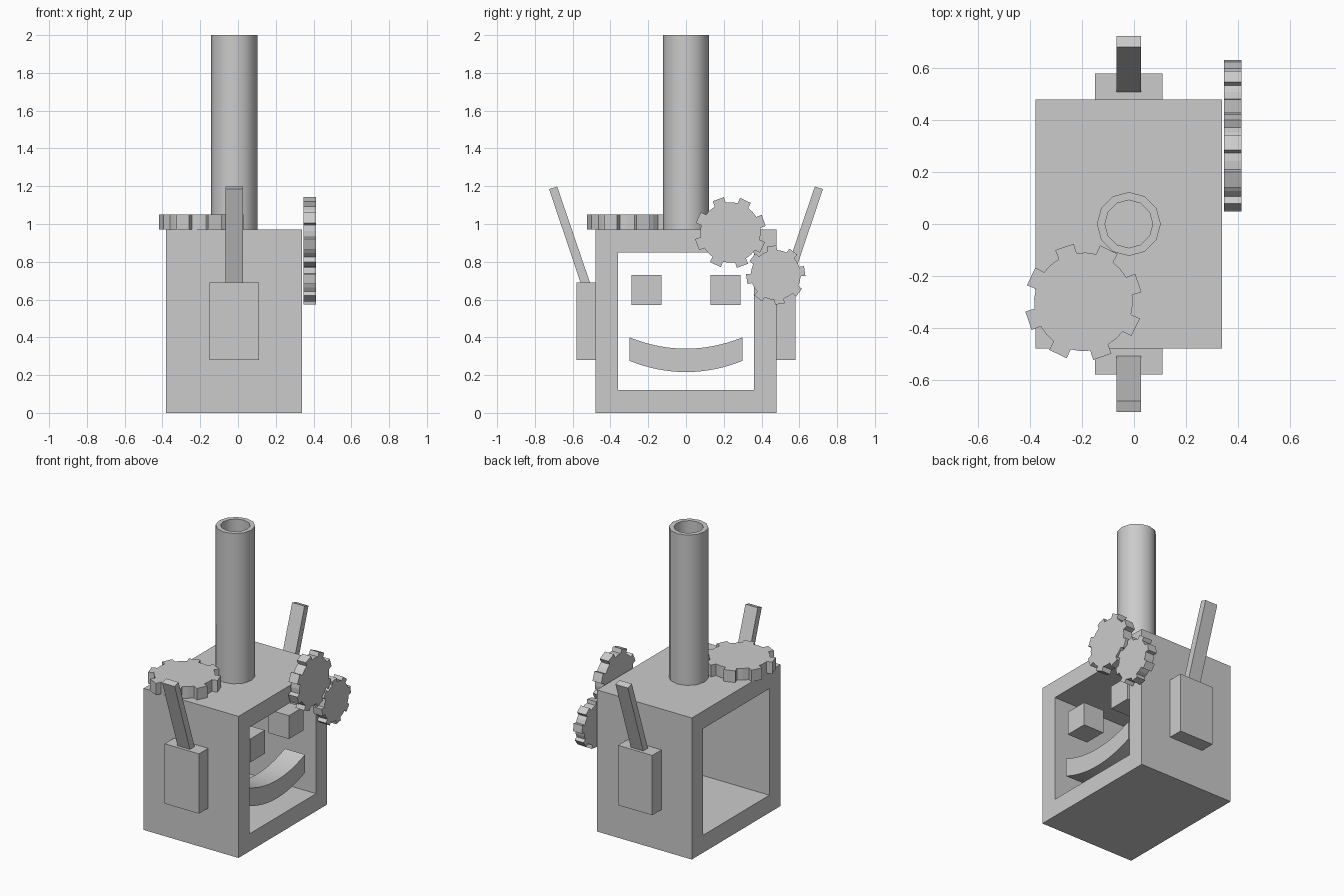
import bpy, bmesh
from math import sin, cos, radians, pi

if "Cube" in bpy.data.objects:
    bpy.data.objects.remove(bpy.data.objects["Cube"])

CX = -0.02  # centre line of the head in x


def prism(name, outer, lo, hi, axis='x', inner=None, smooth=None):
    """Extrude a 2D outline along x (points are y,z) or z (points are x,y);
    with an inner outline of equal length it becomes an open tube."""
    bm = bmesh.new()

    def ring(pts, h):
        return [bm.verts.new((h, a, b) if axis == 'x' else (a, b, h)) for a, b in pts]

    def bridge(r, s):
        n = len(r)
        for i in range(n):
            j = (i + 1) % n
            bm.faces.new((r[i], r[j], s[j], s[i]))

    o0, o1 = ring(outer, lo), ring(outer, hi)
    bridge(o0, o1)
    if inner:
        i0, i1 = ring(inner, lo), ring(inner, hi)
        bridge(o1, i1)
        bridge(i1, i0)
        bridge(i0, o0)
    else:
        bm.faces.new(o0[::-1])
        bm.faces.new(o1)
    bmesh.ops.recalc_face_normals(bm, faces=bm.faces)
    me = bpy.data.meshes.new(name)
    bm.to_mesh(me)
    bm.free()
    ob = bpy.data.objects.new(name, me)
    bpy.context.collection.objects.link(ob)
    if smooth:
        bpy.ops.object.select_all(action='DESELECT')
        ob.select_set(True)
        bpy.context.view_layer.objects.active = ob
        bpy.ops.object.shade_smooth_by_angle(angle=radians(smooth))
    return ob


def rect(a0, a1, b0, b1):
    return [(a0, b0), (a1, b0), (a1, b1), (a0, b1)]


def circle(cx, cy, r, n):
    return [(cx + r * cos(2 * pi * i / n), cy + r * sin(2 * pi * i / n)) for i in range(n)]


def gear(name, c, r, root, phase, lo, hi, axis, teeth=8):
    pts = []
    for t in range(teeth):
        a = phase + t * 360 / teeth
        for da, rad in ((-11, root), (-9.5, r), (9.5, r), (11, root), (22.5, root)):
            q = radians(a + da)
            pts.append((c[0] + rad * cos(q), c[1] + rad * sin(q)))
    return prism(name, pts, lo, hi, axis)


# head: square frame open right through along x
prism("head_shell", rect(-0.48, 0.48, 0, 0.97), -0.38, 0.34,
      inner=rect(-0.36, 0.36, 0.12, 0.85))

# mirrored pairs: eyes, ears, leaning antennas
for side, s in (("left", -1), ("right", 1)):
    prism("eye_" + side, rect(s * 0.13, s * 0.288, 0.57, 0.73), 0.14, 0.295)
    prism("ear_" + side, rect(s * 0.48, s * 0.58, 0.28, 0.69), CX - 0.13, CX + 0.13)
    antenna = [(0.505, 0.68), (0.55, 0.665), (0.725, 1.185), (0.682, 1.198)]
    prism("antenna_" + side, [(s * y, z) for y, z in antenna], CX - 0.047, CX + 0.047)

# smiling mouth: curved band
N = 16
us = [-1 + 2 * i / N for i in range(N + 1)]
mouth = [(0.3 * u, 0.216 + 0.06 * u * u) for u in us]
mouth += [(0.3 * u, 0.34 + 0.06 * u * u) for u in us[::-1]]
prism("mouth", mouth, 0.145, 0.298, smooth=30)

# chimney pipe on the roof
prism("chimney_pipe", circle(CX, 0, 0.123, 12), 0.97, 2.0, 'z',
      inner=circle(CX, 0, 0.092, 12), smooth=40)

# gears: one flat on the roof, two meshing on the side
gear("roof_gear", (-0.195, -0.30), 0.227, 0.19, 19, 0.97, 1.05, 'z')
gear("side_gear_large", (0.235, 0.955), 0.19, 0.16, 20, 0.347, 0.414, 'x')
gear("side_gear_small", (0.475, 0.73), 0.157, 0.132, 8, 0.347, 0.414, 'x')
